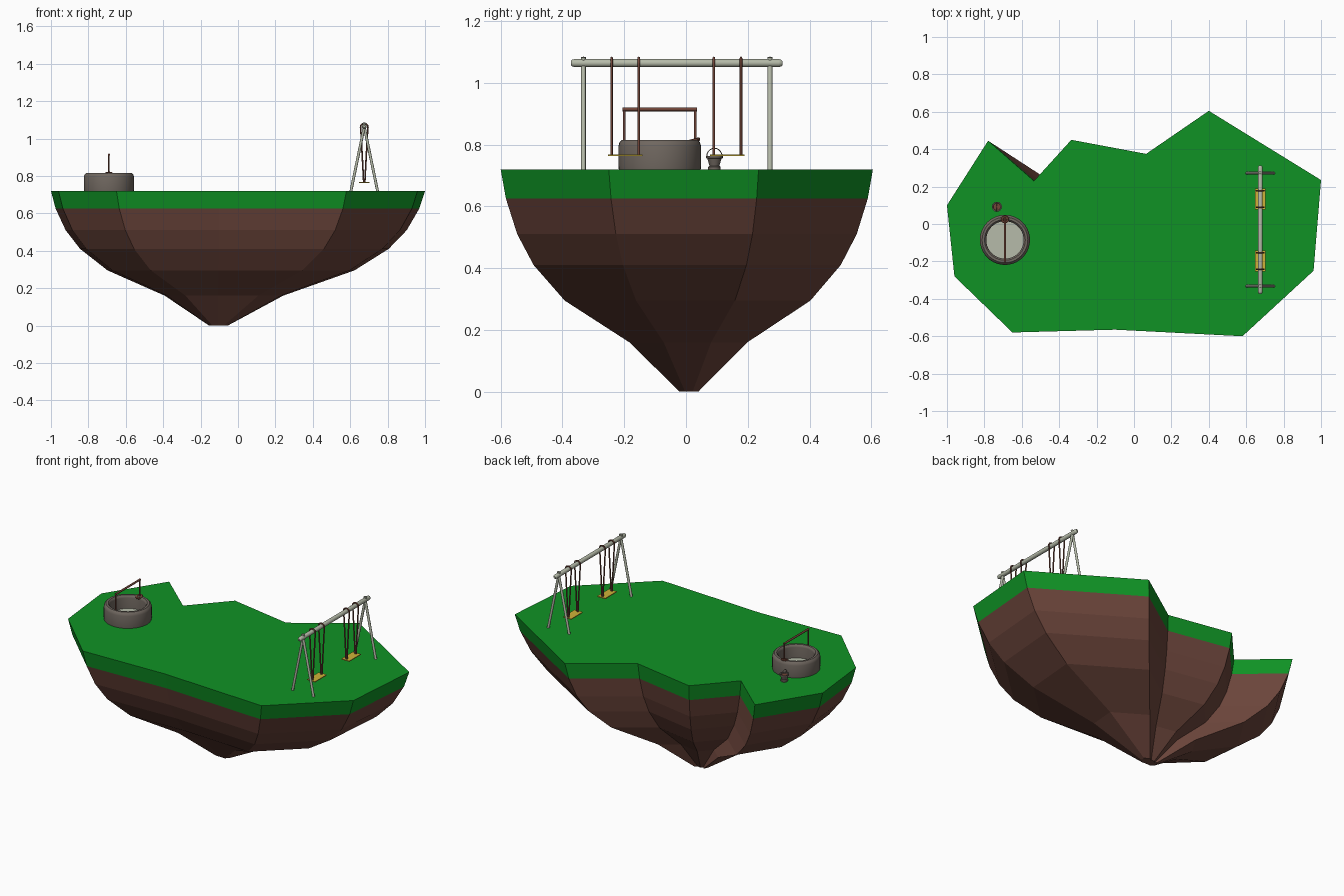
import bpy, bmesh, math
from mathutils import Matrix, Vector

if "Cube" in bpy.data.objects:
    bpy.data.objects.remove(bpy.data.objects["Cube"])


def material(name, rgb):
    m = bpy.data.materials.new(name)
    m.diffuse_color = (*rgb, 1)
    m.use_nodes = True
    m.node_tree.nodes["Principled BSDF"].inputs["Base Color"].default_value = m.diffuse_color
    return m


GRASS = material("grass green", (0.005, 0.29, 0.018))
EARTH = material("earth brown", (0.15, 0.06, 0.044))
STONE = material("warm grey stone", (0.16, 0.135, 0.115))
PALE = material("pale grey green", (0.47, 0.50, 0.40))
WOOD = material("rope brown", (0.17, 0.06, 0.04))
YELLOW = material("seat yellow", (0.62, 0.45, 0.04))


def finish(name, bm, mats, smooth=False):
    bmesh.ops.recalc_face_normals(bm, faces=bm.faces[:])
    me = bpy.data.meshes.new(name)
    bm.to_mesh(me)
    bm.free()
    for m in mats:
        me.materials.append(m)
    ob = bpy.data.objects.new(name, me)
    bpy.context.collection.objects.link(ob)
    if smooth:
        bpy.ops.object.select_all(action='DESELECT')
        ob.select_set(True)
        bpy.context.view_layer.objects.active = ob
        bpy.ops.object.shade_smooth_by_angle(angle=math.radians(40))
    return ob


def lathe(name, profile, mat, loc, n=32, rot=None, closed=False):
    """Turn an (r, z) profile about z; ends are capped unless closed."""
    bm = bmesh.new()
    rings = [[bm.verts.new((r * math.cos(2 * math.pi * i / n),
                            r * math.sin(2 * math.pi * i / n), z))
              for i in range(n)] for r, z in profile]
    pairs = list(zip(rings, rings[1:]))
    if closed:
        pairs.append((rings[-1], rings[0]))
    else:
        bm.faces.new(rings[0])
        bm.faces.new(rings[-1])
    for a, b in pairs:
        for i in range(n):
            j = (i + 1) % n
            bm.faces.new((a[i], a[j], b[j], b[i]))
    bm.transform(Matrix.Translation(loc) @ (rot or Matrix()))
    return finish(name, bm, [mat], True)


def rod(name, a, b, r, mat, n=12):
    a, b = Vector(a), Vector(b)
    d = b - a
    return lathe(name, [(r, 0), (r, d.length)], mat, a, n,
                 d.to_track_quat('Z', 'Y').to_matrix().to_4x4())


def tube(name, pts, r, mat):
    """Bent rope or wire along a path."""
    cu = bpy.data.curves.new(name, 'CURVE')
    cu.dimensions = '3D'
    cu.bevel_depth, cu.bevel_resolution, cu.use_fill_caps = r, 2, True
    sp = cu.splines.new('POLY')
    sp.points.add(len(pts) - 1)
    for p, co in zip(sp.points, pts):
        p.co = (*co, 1)
    cu.materials.append(mat)
    ob = bpy.data.objects.new(name, cu)
    bpy.context.collection.objects.link(ob)
    bpy.ops.object.select_all(action='DESELECT')
    ob.select_set(True)
    bpy.context.view_layer.objects.active = ob
    bpy.ops.object.convert(target='MESH')
    bpy.ops.object.shade_smooth_by_angle(angle=math.radians(50))


def box(name, size, loc, mat):
    bm = bmesh.new()
    bmesh.ops.create_cube(bm, size=1)
    bmesh.ops.scale(bm, vec=size, verts=bm.verts)
    bmesh.ops.translate(bm, vec=loc, verts=bm.verts)
    return finish(name, bm, [mat])


# Floating island: one outline shrunk towards the tip, level by level
outline = [(-1, .10), (-.78, .445), (-.535, .23), (-.335, .45), (.065, .375),
           (.40, .605), (1, .235), (.96, -.25), (.58, -.60), (-.10, -.565),
           (-.65, -.58), (-.96, -.28)]
levels = [(.72, 1), (.625, .972), (.51, .912), (.41, .825), (.295, .66),
          (.16, .317), (0, .05)]
CX, CY = -.11, .01
bm = bmesh.new()
rings = [[bm.verts.new((CX + (x - CX) * s, CY + (y - CY) * s, z))
          for x, y in outline] for z, s in levels]
bm.faces.new(rings[0])
bm.faces.new(rings[-1]).material_index = 1
for k, (a, b) in enumerate(zip(rings, rings[1:])):
    for i in range(len(outline)):
        j = (i + 1) % len(outline)
        bm.faces.new((a[i], a[j], b[j], b[i])).material_index = min(k, 1)
finish("island", bm, [GRASS, EARTH])

# Well: rounded stone ring, pale floor and wooden hoist frame
WX, WY = -.69, -.085
lathe("well_wall", [(.100, .715), (.132, .715), (.134, .73), (.134, .795),
                    (.130, .808), (.122, .815), (.109, .815), (.102, .809),
                    (.100, .80)], STONE, (WX, WY, 0), 40, closed=True)
lathe("well_floor", [(.101, .722), (.101, .735)], PALE, (WX, WY, 0))
for side, y in (("front", WY - .115), ("back", WY + .115)):
    rod(side + "_well_post", (WX, y, .80), (WX, y, .918), .004, WOOD)
rod("well_crossbar", (WX, WY - .12, .914), (WX, WY + .12, .914), .006, WOOD)
coil = [(.015 + .007 * math.cos(t * math.pi / 4), .006 * math.sin(t * math.pi / 4))
        for t in range(8)]
lathe("rope_coil", coil, WOOD, (WX, .025, .813), 20,
      Matrix.Rotation(math.radians(15), 4, 'X'), closed=True)

# Bucket with wire handle
BX, BY = -.733, .092
lathe("bucket", [(.020, .718), (.020, .728), (.016, .731), (.023, .755),
                 (.027, .756), (.027, .763), (.021, .763), (.015, .735)],
      STONE, (BX, BY, 0), 20)
lathe("bucket_inside", [(.018, .748), (.0195, .757)], WOOD, (BX, BY, 0), 20)
tube("bucket_handle", [(BX, BY + .025 * math.cos(t * math.pi / 10),
                        .762 + .026 * math.sin(t * math.pi / 10))
                       for t in range(11)], .0015, STONE)

# Swing frame: rounded top bar on two A-shaped leg pairs
SX, BZ = .675, 1.064
lathe("swing_top_bar", [(.006, -.373), (.011, -.368), (.013, -.36), (.013, .30),
                        (.011, .308), (.006, .313)], PALE, (SX, 0, BZ), 20,
      Matrix.Rotation(-math.pi / 2, 4, 'X'))
for end, y in (("front", -.332), ("back", .272)):
    for side, s in (("left", -1), ("right", 1)):
        rod(f"{end}_{side}_swing_leg", (SX + s * .072, y, .715),
            (SX - s * .004, y, 1.083), .0075, PALE)

# Swings: each rope loops over the bar and both strands meet at the seat
for end, y in (("front", -.197), ("back", .134)):
    box(end + "_seat", (.054, .112, .005), (SX, y, .766), YELLOW)
    for side, dy in (("front", -.044), ("back", .044)):
        arc = [(SX + .020 * math.cos(t), y + dy, BZ - .003 + .020 * math.sin(t))
               for t in (math.radians(a) for a in range(-20, 201, 20))]
        path = [(SX + .003, y + dy, .764)] + arc + [(SX - .003, y + dy, .764)]
        tube(f"{end}_seat_{side}_rope", path, .0042, WOOD)
